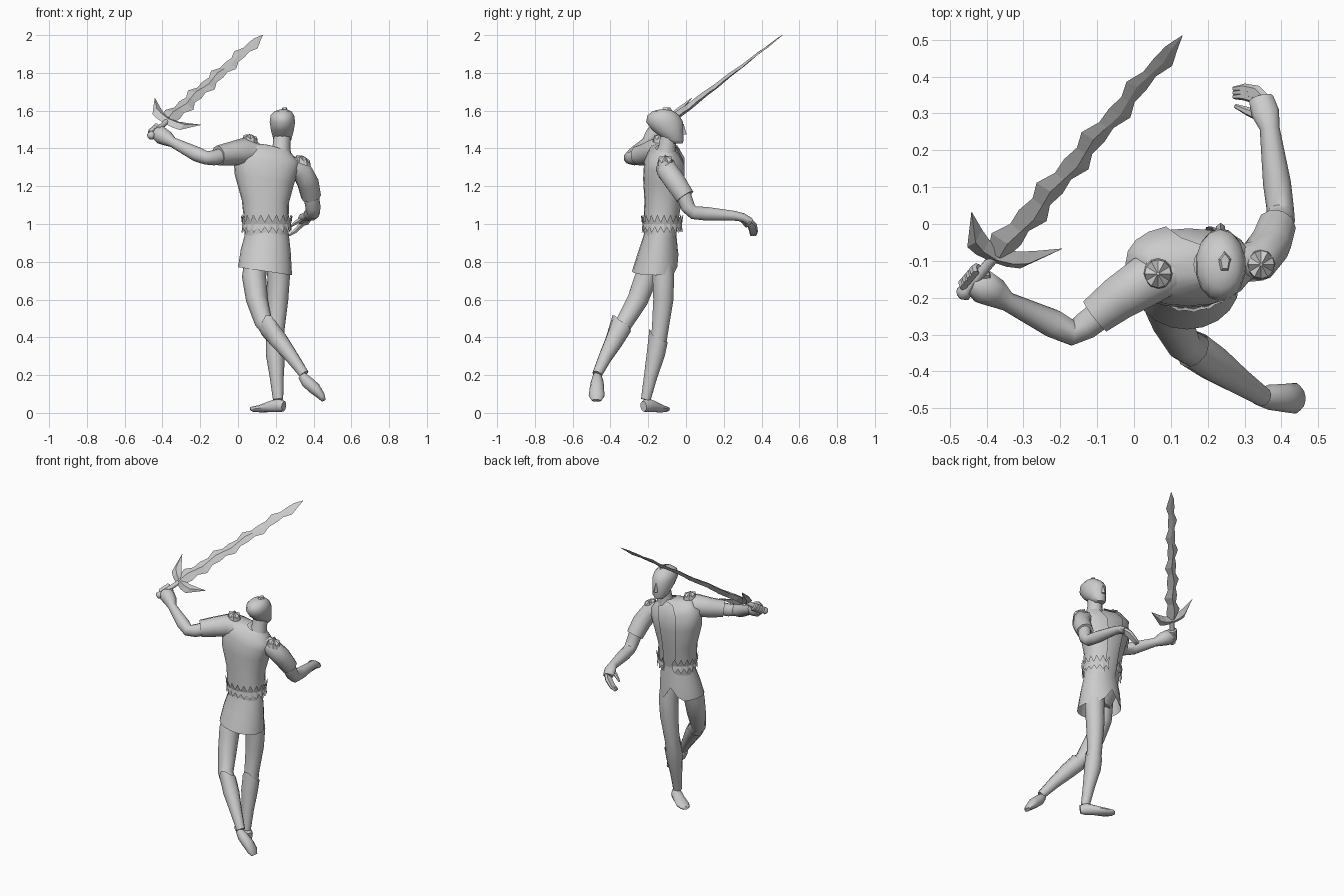
import bpy, bmesh, math
from mathutils import Vector, Matrix

V = Vector


def skin(name, rings, gap=0, caps=True, smooth=True, matrix=None):
    """Join equal-sized rings; gap leaves that many front columns open."""
    bm = bmesh.new()
    loops = [[bm.verts.new(p) for p in r] for r in rings]
    n = len(loops[0])
    for a, b in zip(loops, loops[1:]):
        for i in range(n - gap):
            j = (i + 1) % n
            bm.faces.new((a[i], a[j], b[j], b[i]))
    if caps and not gap:
        bm.faces.new(loops[0][::-1])
        bm.faces.new(loops[-1])
    bmesh.ops.recalc_face_normals(bm, faces=bm.faces)
    me = bpy.data.meshes.new(name)
    bm.to_mesh(me)
    bm.free()
    ob = bpy.data.objects.new(name, me)
    bpy.context.collection.objects.link(ob)
    if matrix:
        ob.matrix_world = matrix
    if smooth:
        bpy.context.view_layer.objects.active = ob
        ob.select_set(True)
        bpy.ops.object.shade_smooth_by_angle(angle=math.radians(50))
        ob.select_set(False)
    return ob


def ovals(data, n=16, gap=0, square=1.0):
    """Rings (x, y, z, rx, ry, tilt); gap centred on +y, square < 1 is boxier."""
    start = math.pi / 2 + gap * math.pi / n
    boxy = lambda v: math.copysign(abs(v) ** square, v)
    rings = []
    for x, y, z, rx, ry, tilt in data:
        ring = []
        for i in range(n):
            a = start + 2 * math.pi * i / n
            dx = rx * boxy(math.cos(a))
            ring.append(V((x + dx, y + ry * boxy(math.sin(a)), z + tilt * dx)))
        rings.append(ring)
    return rings


def limb(name, pts, ref=(1, 0, 0), n=10, peak=0, caps=True):
    """Tube through (x, y, z, r[, r2]); peak lifts the rear of the first ring."""
    c = [V(p[:3]) for p in pts]
    rings = []
    for k, p in enumerate(pts):
        t = (c[min(k + 1, len(c) - 1)] - c[max(k - 1, 0)]).normalized()
        u = V(ref)
        u = (u - t * u.dot(t)).normalized()
        v = t.cross(u)
        ring = []
        for i in range(n):
            a = 2 * math.pi * i / n
            d = u * math.cos(a) * p[3] + v * math.sin(a) * p[-1]
            if peak and k == 0:
                d.z += peak * max(0, -d.normalized().y) ** 2
            ring.append(c[k] + d)
        rings.append(ring)
    return skin(name, rings, caps=caps)


# Body: split jacket over a shirt
body = [(.152, -.135, .93, .115, .085, 0), (.15, -.13, 1.02, .118, .095, 0),
        (.145, -.12, 1.12, .125, .1, -.05), (.14, -.115, 1.24, .158, .112, -.15),
        (.148, -.112, 1.33, .172, .11, -.3), (.18, -.115, 1.38, .148, .082, -.38),
        (.218, -.11, 1.402, .055, .05, -.3)]
skin("jacket", ovals(body, 20, 2, .88), gap=2)
skin("shirt", ovals([(x, y, z - .004, a - .01, b - .01, t) for x, y, z, a, b, t in body], 20, 0, .88))

# Skirt pinched under the belt, hem notched at the front
skirt = ovals([(.152, -.135, .97, .115, .083, 0), (.152, -.138, .935, .118, .088, 0),
               (.147, -.147, .86, .132, .104, -.05), (.143, -.163, .75, .143, .123, -.15)], 20)
for i, lift in ((0, .09), (1, .03), (19, .03)):
    skirt[-1][i].z += lift
skin("skirt", skirt, caps=False)
skin("hips", ovals([(.15, -.135, .95, .1, .075, 0), (.145, -.145, .86, .11, .08, 0),
                    (.15, -.155, .77, .08, .05, 0)], 12))

# Zigzag belt
N = 40
belt = []
for z, amp, flare in ((.968, -.016, 0), (1.0, 0, -.004), (1.03, .02, .004)):
    ring = []
    for i in range(N):
        a = math.pi / 2 + (i + 1.5) * 2 * math.pi / N
        s = 1 if i % 2 else -1
        r = 1 + s * .02
        ring.append(V((.152 + (.131 + flare) * r * math.cos(a),
                       -.125 + (.108 + flare) * r * math.sin(a), z + s * amp)))
    belt.append(ring)
skin("belt", belt, gap=3, smooth=False)

# Head, neck, nose and crown knob
skin("head", ovals([(.235, -.05, 1.425, .03, .032, 0), (.235, -.062, 1.445, .048, .05, 0),
                    (.235, -.095, 1.495, .062, .082, 0), (.235, -.113, 1.54, .069, .098, 0),
                    (.235, -.12, 1.575, .064, .084, 0), (.238, -.12, 1.597, .045, .056, 0),
                    (.24, -.115, 1.606, .02, .025, 0)], 14))
limb("neck", [(.222, -.11, 1.34, .065), (.23, -.1, 1.41, .047), (.235, -.09, 1.48, .045)])
skin("nose", ovals([(.235, -.015, 1.475, .014, .018, 0), (.235, -.022, 1.53, .004, .01, 0)], 6))
skin("crown_knob", ovals([(.245, -.105, 1.597, .022, .032, 0), (.247, -.103, 1.616, .012, .022, 0)], 5),
     smooth=False)

# Raised arm
limb("raised_sleeve", [(.1, -.13, 1.37, .06), (.03, -.155, 1.385, .072), (-.04, -.2, 1.372, .063),
                       (-.105, -.25, 1.362, .054)], ref=(0, 0, 1))
limb("raised_arm", [(-.07, -.23, 1.365, .042), (-.13, -.275, 1.35, .04), (-.168, -.295, 1.35, .036),
                    (-.22, -.27, 1.37, .04), (-.345, -.21, 1.432, .027), (-.38, -.185, 1.455, .042),
                    (-.41, -.17, 1.472, .048), (-.44, -.16, 1.478, .032)], ref=(0, 0, 1))

# Lowered arm with curled hand
limb("lowered_sleeve", [(.28, -.11, 1.315, .05), (.335, -.1, 1.285, .058), (.37, -.055, 1.22, .058),
                        (.387, -.005, 1.145, .053)])
limb("lowered_arm", [(.385, -.015, 1.16, .042), (.397, .01, 1.09, .04), (.397, .04, 1.06, .037),
                     (.388, .11, 1.054, .038), (.368, .26, 1.043, .027), (.357, .3, 1.035, .038, .024),
                     (.345, .34, 1.012, .034, .022)])
for i in range(3):
    y = .355 - .011 * i
    limb("finger", [(.36, y - .02, 1.02, .016), (.335, y + .006, .995, .015),
                    (.3, y + .014, .96, .012), (.27, y + .012, .94, .006)], ref=(0, 1, 0), n=6)
limb("thumb", [(.345, .29, 1.03, .014), (.31, .305, 1.01, .012), (.275, .32, .985, .006)],
     ref=(0, 1, 0), n=6)

# Spiked shoulder studs
for x, y, z, t in ((.065, -.135, 1.44, -.15), (.345, -.11, 1.325, -.4)):
    rings = ovals([(x, y, z - .01, .04, .042, t), (x, y, z + .018, .036, .038, t),
                   (x, y, z + .035, .004, .004, t)], 12)
    for i, p in enumerate(rings[1]):
        p.z += .008 if i % 2 else -.008
    skin("shoulder_stud", rings, smooth=False)

# Legs and boots with pointed rear cuffs
limb("standing_leg", [(.205, -.13, .85, .06), (.215, -.12, .72, .06), (.21, -.12, .6, .056),
                      (.2, -.137, .44, .046), (.198, -.155, .34, .048), (.205, -.185, .2, .035),
                      (.212, -.213, .07, .025)])
limb("standing_boot", [(.2, -.145, .385, .052), (.198, -.16, .31, .051), (.205, -.188, .19, .037),
                       (.212, -.213, .07, .027)], peak=.06, caps=False)
limb("standing_foot", [(.243, -.225, .035, .02, .028), (.215, -.205, .04, .034, .038),
                       (.17, -.17, .032, .036, .03), (.12, -.135, .022, .042, .02),
                       (.085, -.11, .02, .032, .015), (.07, -.098, .022, .012, .01)],
     ref=(.62, .78, 0))
limb("trailing_leg", [(.1, -.17, .85, .06), (.085, -.21, .72, .064), (.1, -.255, .6, .058),
                      (.135, -.325, .48, .048), (.2, -.365, .405, .047), (.28, -.425, .3, .034),
                      (.35, -.47, .205, .025)])
limb("trailing_boot", [(.16, -.34, .45, .053), (.215, -.378, .385, .05), (.285, -.427, .295, .037),
                       (.35, -.47, .205, .027)], peak=.06, caps=False)
limb("trailing_foot", [(.335, -.47, .2, .022), (.365, -.47, .165, .034), (.405, -.472, .13, .038, .034),
                       (.44, -.473, .09, .042, .022), (.455, -.474, .065, .026, .012)], ref=(0, 1, 0))

# Sword, modelled along local z (blade) and x (guard)
d = V((.505, .595, .455)).normalized()
w = V((-.828, .315, .464))
w = (w - d * w.dot(d)).normalized()
frame = Matrix((w, d.cross(w), d)).transposed().to_4x4()
frame.translation = V((-.375, -.085, 1.545))

blade = []
for i in range(18):
    f = i / 17
    half = (.05 - .022 * f) * (1.0 if i % 2 else .64) if i < 17 else .001
    sway = .008 * math.sin(i * math.pi / 2) * (i < 17)
    t = .02 * (1 - f) + .001
    z = .01 + .895 * f
    blade.append([V((sway + half, 0, z)), V((sway, t, z)), V((sway - half, 0, z)), V((sway, -t, z))])
skin("wavy_blade", blade, smooth=False, matrix=frame)

# Swept guard wings
for s in (1, -1):
    wing = []
    for x, lo, hi, t in ((0, -.025, .025, .02), (.05, -.022, .04, .02),
                         (.088, -.01, .062, .016), (.15, .1, .103, .001)):
        m = (lo + hi) / 2
        wing.append([V((s * x, 0, lo)), V((s * x, t, m)), V((s * x, 0, hi)), V((s * x, -t, m))])
    skin("guard_wing", wing, smooth=False, matrix=frame)
skin("grip", [[V((r * math.cos(k * math.pi / 4), r * math.sin(k * math.pi / 4), z)) for k in range(8)]
              for z, r in ((-.17, .012), (-.16, .022), (-.14, .02), (-.13, .014), (.01, .015))],
     matrix=frame)

# Fingers wrapped around the grip
for k in range(4):
    z = -.075 - .018 * k
    pts = []
    for i in range(6):
        a = math.radians(150 + 48 * i)
        p = frame @ V((.022 * math.cos(a), .022 * math.sin(a), z))
        pts.append((*p, .012))
    limb("gripping_finger", pts, ref=tuple(d), n=6)
